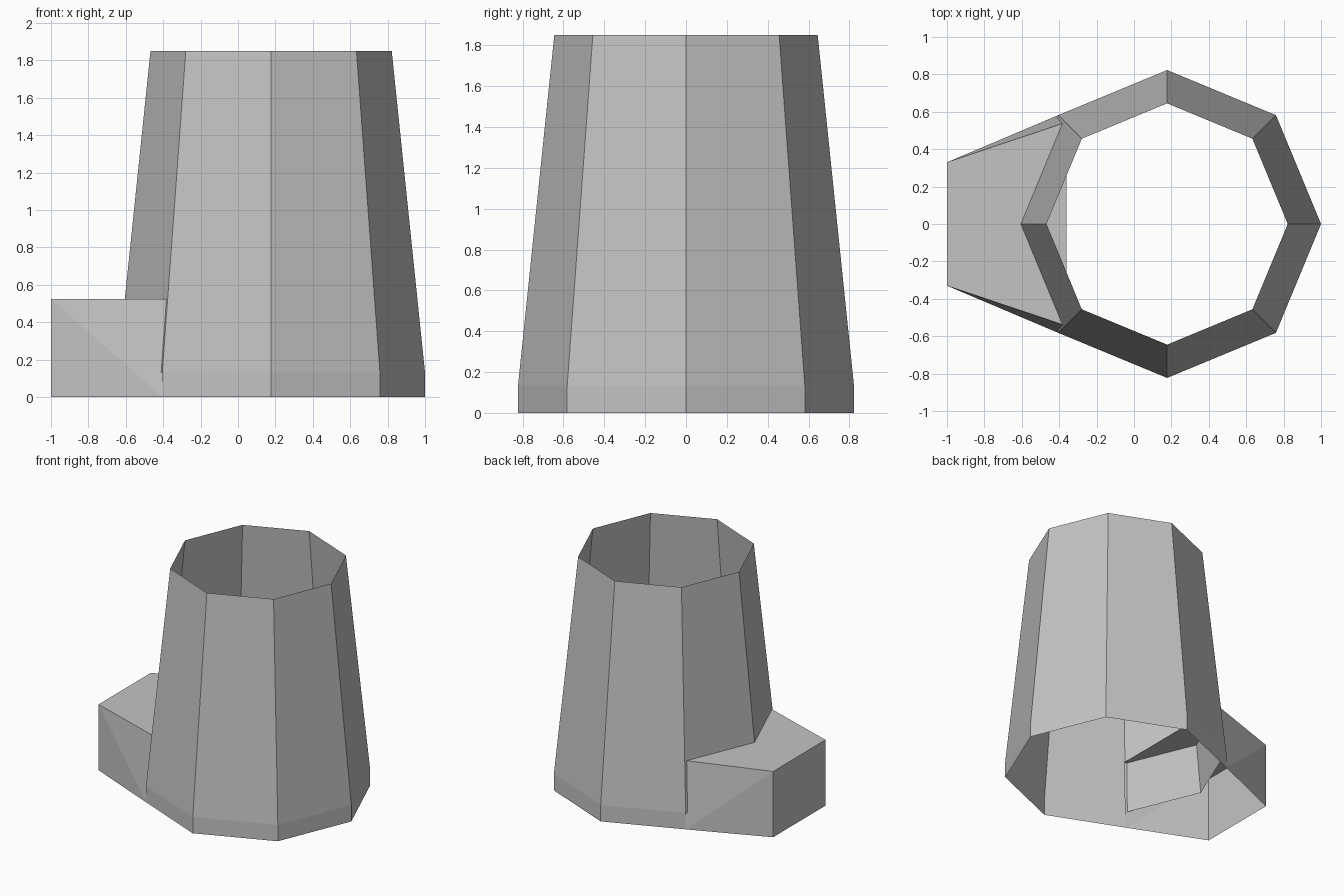
import bpy, bmesh, math

if "Cube" in bpy.data.objects:
    bpy.data.objects.remove(bpy.data.objects["Cube"])

grey = bpy.data.materials.new("plain grey")
grey.diffuse_color = (0.55, 0.55, 0.55, 1)
grey.use_nodes = True
grey.node_tree.nodes["Principled BSDF"].inputs["Base Color"].default_value = grey.diffuse_color

CX, R_BASE, R_TOP = 0.177, 0.823, 0.645
Z_SKIRT, Z_TOP, Z_BOX = 0.13, 1.85, 0.525


def ring(bm, radius, z):
    """Octagon of vertices, with a corner on +x."""
    return [bm.verts.new((CX + radius * math.cos(i * math.pi / 4),
                          radius * math.sin(i * math.pi / 4), z)) for i in range(8)]


def make(name, bm):
    mesh = bpy.data.meshes.new(name)
    bm.to_mesh(mesh)
    bm.free()
    mesh.materials.append(grey)
    obj = bpy.data.objects.new(name, mesh)
    bpy.context.collection.objects.link(obj)


# tapered open tower; the skirt leaves the two faces at the annex open
bm = bmesh.new()
low, mid, top = ring(bm, R_BASE, 0), ring(bm, R_BASE, Z_SKIRT), ring(bm, R_TOP, Z_TOP)
for i in range(8):
    j = (i + 1) % 8
    bm.faces.new((mid[i], mid[j], top[j], top[i]))
    if i not in (3, 4):
        bm.faces.new((low[i], low[j], mid[j], mid[i]))
bmesh.ops.delete(bm, geom=[v for v in bm.verts if not v.link_faces], context='VERTS')
make("tower_shell", bm)

# low annex: roof, end wall and two splayed side walls, open below
bm = bmesh.new()
d = R_BASE * math.sqrt(0.5)
side = {}
for s in (-1, 1):
    side[s] = [bm.verts.new(p) for p in ((CX - d, s * d, 0), (-1, s * 0.33, 0),
                                         (-1, s * 0.33, Z_BOX), (-0.36, s * 0.545, Z_BOX))]
    a, b, c, e = side[s]
    for tri in ((a, b, c), (a, c, e)):
        bm.faces.new(tri if s > 0 else tri[::-1])
f, k = side[-1], side[1]
bm.faces.new((f[1], f[2], k[2], k[1]))
bm.faces.new((f[2], f[3], k[3], k[2]))
bm.normal_update()
make("annex", bm)
